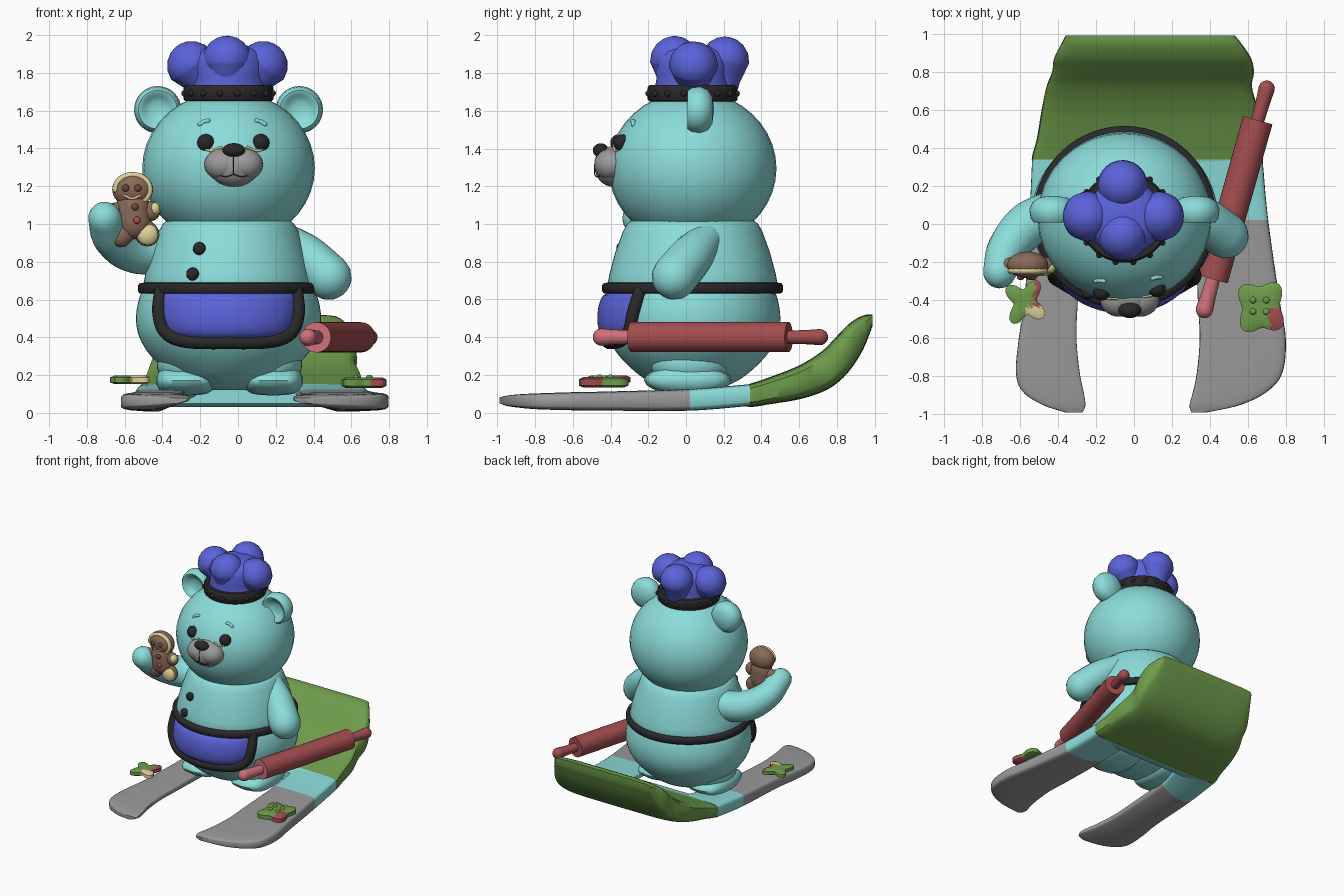
import bpy, bmesh
from math import sin, cos, pi, tau, sqrt, copysign
from mathutils import Vector, Matrix

cube = bpy.data.objects.get("Cube")
if cube:
    bpy.data.objects.remove(cube, do_unlink=True)


def paint(name, *rgb):
    m = bpy.data.materials.new(name)
    m.use_nodes = True
    m.diffuse_color = (*rgb, 1)
    m.node_tree.nodes["Principled BSDF"].inputs["Base Color"].default_value = (*rgb, 1)
    return m


TEAL = paint("teal", .26, .72, .70)
BLUE = paint("blue", .105, .125, .70)
BLACK = paint("black", .022, .022, .022)
GREY = paint("grey", .33, .325, .33)
GREEN = paint("green", .155, .33, .07)
RED = paint("red", .37, .075, .08)
PINK = paint("pink", .62, .16, .19)
BROWN = paint("brown", .25, .145, .095)
CREAM = paint("cream", .75, .65, .33)
DARK = paint("dark brown", .13, .07, .045)
CX, CY = -.05, .035      # vertical axis of the bear


def finish(name, bm, mats, rule=None):
    bmesh.ops.recalc_face_normals(bm, faces=bm.faces)
    if rule:
        for f in bm.faces:
            f.material_index = rule(f.calc_center_median(), f.normal)
    me = bpy.data.meshes.new(name)
    bm.to_mesh(me)
    bm.free()
    for m in mats if isinstance(mats, list) else [mats]:
        me.materials.append(m)
    me.shade_smooth()
    me.set_sharp_from_angle(angle=.8)
    ob = bpy.data.objects.new(name, me)
    bpy.context.collection.objects.link(ob)


def ball(name, loc, rad, mat):
    bm = bmesh.new()
    bmesh.ops.create_uvsphere(bm, u_segments=32, v_segments=20, radius=1,
                              matrix=Matrix.Translation(loc) @ Matrix.Diagonal((*rad, 1)))
    finish(name, bm, mat)


def skin(name, rings, mats, rule=None, closed=False):
    """Bridge a list of equal rings; cap the ends unless the chain is closed."""
    bm = bmesh.new()
    loops = [[bm.verts.new(p) for p in r] for r in rings]
    n = len(loops[0])
    pairs = list(zip(loops, loops[1:])) + ([(loops[-1], loops[0])] if closed else [])
    for a, b in pairs:
        for i in range(n):
            bm.faces.new((a[i], a[(i + 1) % n], b[(i + 1) % n], b[i]))
    if not closed:
        bm.faces.new(loops[0])
        bm.faces.new(loops[-1])
    finish(name, bm, mats, rule)


def spline(pts, steps=6):
    """Smooth curve through points of any dimension."""
    v = [Vector(p) for p in pts]
    v = [v[0] * 2 - v[1]] + v + [v[-1] * 2 - v[-2]]
    out = []
    for a, b, c, d in zip(v, v[1:], v[2:], v[3:]):
        for k in range(steps):
            t = k / steps
            out.append((b * 2 + (c - a) * t + (a * 2 - b * 5 + c * 4 - d) * t * t
                        + (b * 3 - a - c * 3 + d) * t ** 3) * .5)
    return out + [v[-2]]


def tube(name, pts, mats, rounded=True, flat=1, rule=None, sides=20):
    """Sweep a circle along (x, y, z, radius) points."""
    s = spline(pts)
    p = [(q.xyz, q.w) for q in s]
    if rounded:
        for end, nxt in ((0, 1), (-1, -2)):
            c, r = p[end]
            d = (c - s[nxt].xyz).normalized()
            cap = [(c + d * r * sin(a), r * cos(a)) for a in (.4, .8, 1.15, 1.45)]
            p = cap[::-1] + p if end == 0 else p + cap
    rings, q, old = [], None, None
    for i, (c, r) in enumerate(p):
        t = (p[min(i + 1, len(p) - 1)][0] - p[max(i - 1, 0)][0]).normalized()
        q = old.rotation_difference(t) @ q if old else t.to_track_quat('Z', 'Y')
        old = t
        ring = [c + q @ Vector((cos(k * tau / sides), sin(k * tau / sides), 0)) * r for k in range(sides)]
        rings.append([Vector((w.x, c.y + (w.y - c.y) * flat, w.z)) for w in ring])
    skin(name, rings, mats, rule)


def lathe(name, profile, mat, sy=1, closed=False, n=56):
    """Turn (radius, z) points about the bear's axis."""
    skin(name, [[(CX + r * cos(k * tau / n), CY + sy * r * sin(k * tau / n), z)
                 for k in range(n)] for r, z in profile], mat, closed=closed)


def loft(name, stations, mats, rule, thin=0):
    """Rounded slab through (y, left, right, bottom, top) stations; thin raises the underside of one edge."""
    rings = []
    for y, l, r, b, t in spline(stations):
        ring = []
        for k in range(28):
            c, s = (copysign(abs(f(k * tau / 28)) ** .35, f(k * tau / 28)) for f in (cos, sin))
            low = b + max(c * thin, 0) * (t - b) * .5
            ring.append(((l + r) / 2 + (r - l) / 2 * c, y, (low + t) / 2 + (t - low) / 2 * s))
        rings.append(ring)
    skin(name, rings, mats, rule)


# Body: belly, shirt and belt
BELLY = [(.1, .12), (.2, .145), (.3, .2), (.41, .3), (.472, .4), (.49, .5), (.475, .6), (.45, .66)]
belly = [tuple(v) for v in spline(BELLY, 4)]
lathe("belly", belly, TEAL, .95)
lathe("shirt", [(.44, .62), (.455, .66), (.44, .74), (.41, .85), (.37, .96), (.348, 1.0), (.33, 1.015)], TEAL)
lathe("belt", [(.44, .63), (.472, .633), (.48, .645), (.48, .675), (.47, .687), (.44, .69)], BLACK, closed=True)


def belly_y(x, z):
    r = next((a[0] + (b[0] - a[0]) * (z - a[1]) / (b[1] - a[1])
              for a, b in zip(belly, belly[1:]) if a[1] <= z <= b[1]), .45)
    return CY - .95 * sqrt(max(r * r - (x - CX) ** 2, 0))


# Apron: dark trim and puffed pocket
half = [(.36, .64), (.368, .53), (.335, .43), (.23, .38)]
trim = [(CX - x, z) for x, z in half] + [(CX, .373)] + [(CX + x, z) for x, z in half[::-1]]
tube("apron_trim", [(x, belly_y(x, z) - .008, z, .036) for x, z in trim], BLACK)
pocket = bmesh.new()
bmesh.ops.create_grid(pocket, x_segments=24, y_segments=14, size=1)
for v in pocket.verts:
    u, w = v.co.x, v.co.y
    x = CX + u * (.345 - .05 * ((1 - w) / 2) ** 4)
    z = .515 + w * .125 + .03 * u ** 4 * (1 - w) / 2
    puff = ((1 - u ** 4) * (1 - w ** 4)) ** .5
    v.co = (x, belly_y(x, z) - .005 - .035 * puff, z)
finish("apron_pocket", pocket, BLUE)

# Shirt buttons
for i, (x, z, y) in enumerate([(-.205, .87, -.345), (-.24, .735, -.37)]):
    ball(f"shirt_button_{i}", (x, y, z), (.034, .025, .034), BLACK)

# Legs and feet
for side, x in (("right", -.275), ("left", .185)):
    ball(side + "_leg", (x, .02, .26), (.155, .21, .13), TEAL)
    tube(side + "_foot", [(x - .085, .01, .172, .075), (x, .01, .172, .08), (x + .085, .01, .172, .075)],
         TEAL, flat=2.9)

# Arms
tube("left_arm", [(.24, .11, .92, .09), (.36, .03, .83, .115), (.48, -.06, .72, .122)], TEAL)
tube("right_arm", [(-.36, .08, .85, .115), (-.55, .0, .86, .12), (-.665, -.13, .93, .105),
                   (-.705, -.25, 1.03, .088)], TEAL)

# Head
ball("head", (CX, CY, 1.295), (.457, .445, .41), TEAL)


def head_y(x, z):
    return CY - .445 * sqrt(1 - ((x - CX) / .457) ** 2 - ((z - 1.295) / .41) ** 2)


# Ear outline as (radius, y) from the domed back to the hollow front
EAR = [(.01, .148), (.07, .14), (.108, .115), (.125, .075), (.118, .03), (.102, .008), (.086, .012),
       (.07, .035), (.035, .048), (.005, .05)]
for side, s in (("right", -1), ("left", 1)):
    ex = CX + s * .375
    skin(side + "_ear", [[(ex + r * cos(k * tau / 32), y, 1.605 + r * sin(k * tau / 32)) for k in range(32)]
                         for r, y in EAR], TEAL)
    x = -.025 + s * .145
    ball(side + "_eye", (x, head_y(x, 1.43) + .012, 1.43), (.046, .045, .046), BLACK)
    x = -.03 + s * .15
    brow = [(x - s * .022, 1.547), (x, 1.542), (x + s * .022, 1.528)]
    tube(side + "_eyebrow", [(a, head_y(a, z), z, .012) for a, z in brow], TEAL, sides=10)
    lid = [(-.02 + s * .07, 1.405), (-.02 + s * .12, 1.388), (-.02 + s * .16, 1.4)]
    tube(side + "_eye_lining", [(a, head_y(a, z), z, .007) for a, z in lid], CREAM, sides=8)
    ball(side + "_muzzle_cheek", (-.023 + s * .055, -.395, 1.315), (.1, .092, .085), GREY)
    lip = [(-.023, -.484, 1.263), (-.023 + s * .04, -.474, 1.25), (-.023 + s * .08, -.454, 1.258)]
    tube(side + "_lip_line", [(*p, .003) for p in lip], BLACK, sides=6)
ball("muzzle", (-.023, -.385, 1.305), (.135, .1, .108), GREY)
tube("mouth_line", [(-.023, -.475, 1.36, .003), (-.023, -.484, 1.31, .003), (-.023, -.486, 1.265, .003)], BLACK, sides=6)
ball("nose", (-.022, -.452, 1.39), (.06, .042, .038), BLACK)

# Hat: band, studs, crown and four puffs swelling out of it
lathe("hat_band", [(.2, 1.65), (.228, 1.65), (.238, 1.66), (.238, 1.725), (.228, 1.736), (.2, 1.736)],
      BLACK, closed=True)
for k in range(16):
    a = (k + .5) * tau / 16
    ball(f"band_stud_{k}", (CX + .238 * cos(a), CY + .238 * sin(a), 1.692), (.017, .017, .017), BLACK)
lathe("hat_crown", [(.2, 1.72), (.19, 1.78), (.2, 1.86), (.17, 1.915), (.1, 1.945), (.02, 1.95)], BLUE)
for name, x, y, z in (("right", -.245, .04, 1.838), ("left", .133, .04, 1.838),
                      ("front", -.058, -.06, 1.866), ("back", -.06, .205, 1.863)):
    low = (CX + (x - CX) * .72, CY + (y - CY) * .95, 1.76)
    tube(name + "_hat_puff", [(*low, .09), (x, y, z, .131)], BLUE, sides=32)

# Gingerbread figure in the raised hand
GY = -.215
ball("cookie_head", (-.558, GY, 1.183), (.108, .07, .092), BROWN)
for name, x0, z0, x1, z1, r in (("torso", -.555, 1.09, -.55, 1.01, .09), ("left_arm", -.54, 1.065, -.465, 1.068, .054),
                                ("right_arm", -.56, 1.07, -.65, 1.06, .054),
                                ("left_leg", -.53, 1.0, -.48, .945, .064), ("right_leg", -.56, 1.0, -.62, .94, .062)):
    tube("cookie_" + name, [(x0, GY, z0, r), (x1, GY, z1, r)], BROWN, flat=.75)
ball("cookie_foot_icing", (-.478, GY - .025, .943), (.056, .032, .056), CREAM)
ball("cookie_hand_icing", (-.44, GY - .014, 1.08), (.028, .03, .034), CREAM)
arc = [k * pi / 8 for k in range(-3, 9)]
tube("cookie_head_icing", [(-.558 + .09 * cos(a), GY - .03, 1.183 + .075 * sin(a), .017) for a in arc], CREAM, sides=8)
tube("cookie_smile", [(-.6, GY - .058, 1.15, .007), (-.56, GY - .06, 1.135, .007), (-.52, GY - .058, 1.15, .007)],
     CREAM, sides=8)
for name, x, z, m in (("right_eye", -.595, 1.19, DARK), ("left_eye", -.53, 1.19, DARK),
                      ("upper_button", -.545, 1.09, DARK), ("lower_button", -.535, 1.02, RED)):
    ball("cookie_" + name, (x, GY - .066, z), (.019, .014, .019), m)

# Rolling pin lying beside the bear
a, b = Vector((.415, -.29, .4)), Vector((.65, .545, .4))
d = (b - a).normalized()
tube("pin_barrel", [(*a, .08), (*b, .08)], [RED, PINK], rounded=False, sides=32, rule=lambda c, n: int(n.y < -.9))
tube("pin_front_handle", [(*(a + d * .02), .036), (*(a - d * .09), .04), (*(a - d * .165), .046)], PINK)
tube("pin_back_handle", [(*(b - d * .02), .034), (*(b + d * .1), .038), (*(b + d * .172), .043)], RED)

# Skis joined by a rising back board
SKI_Z = [(.05, .08), (.035, .09), (.025, .097), (.017, .102), (.012, .108), (.01, .112), (.01, .125), (.035, .15)]
SKI_Y = (-.99, -.95, -.88, -.78, -.6, -.4, .02, .34)
EDGES = {"right": ((-.36, -.27), (-.48, -.255), (-.585, -.265), (-.62, -.285), (-.605, -.302), (-.575, -.295),
                   (-.55, -.27), (-.535, -.2)),
         "left": ((.3, .38), (.292, .56), (.31, .7), (.33, .78), (.345, .797), (.335, .765), (.32, .705), (.3, .675))}


def zone(c, n):
    return 2 if c.y > .34 else 1 if c.y > .02 else 0


for side, edge in EDGES.items():
    loft(side + "_ski", [(y, *e, *z) for y, e, z in zip(SKI_Y, edge, SKI_Z)], [GREY, TEAL, GREEN], zone,
         thin=1 if side == "right" else -1)
loft("back_board", [(.26, -.52, .66, .05, .13), (.34, -.537, .677, .03, .153), (.45, -.51, .665, .045, .19),
                    (.6, -.485, .65, .07, .25), (.72, -.46, .62, .108, .325), (.8, -.43, .63, .155, .405),
                    (.87, -.42, .615, .225, .475), (.94, -.385, .57, .335, .515), (.99, -.36, .53, .46, .52)],
     [GREY, TEAL, GREEN], zone)


# Star biscuits hovering above the skis
def biscuit(name, loc, size, depth, turn, thick, mats, rule):
    rings = []
    for k, s in ((-1, .05), (-1, .4), (-1, .8), (-.6, 1), (.6, 1), (1, .8), (1, .4), (1, .05)):
        rings.append([(loc[0] + s * size * (1 + depth * cos(4 * t)) * cos(t + turn),
                       loc[1] + s * size * (1 + depth * cos(4 * t)) * sin(t + turn) * 1.1,
                       loc[2] + k * thick) for t in (j * tau / 48 for j in range(48))])
    skin(name, rings, mats, rule)


biscuit("left_biscuit", (.667, -.437, .16), .122, .19, .85, .028, [GREEN, RED],
        lambda c, n: int(c.x > .71 and c.y < -.44))
for k in range(4):
    ball(f"biscuit_dot_{k}", (.625 + .07 * (k % 2), -.46 + .06 * (k // 2), .19), (.017, .017, .012), GREEN)
biscuit("right_biscuit", (-.572, -.41, .175), .092, .33, .95, .022, [GREEN, RED, CREAM],
        lambda c, n: 2 if c.y < -.43 and c.x > -.57 else int(c.x > -.525))
